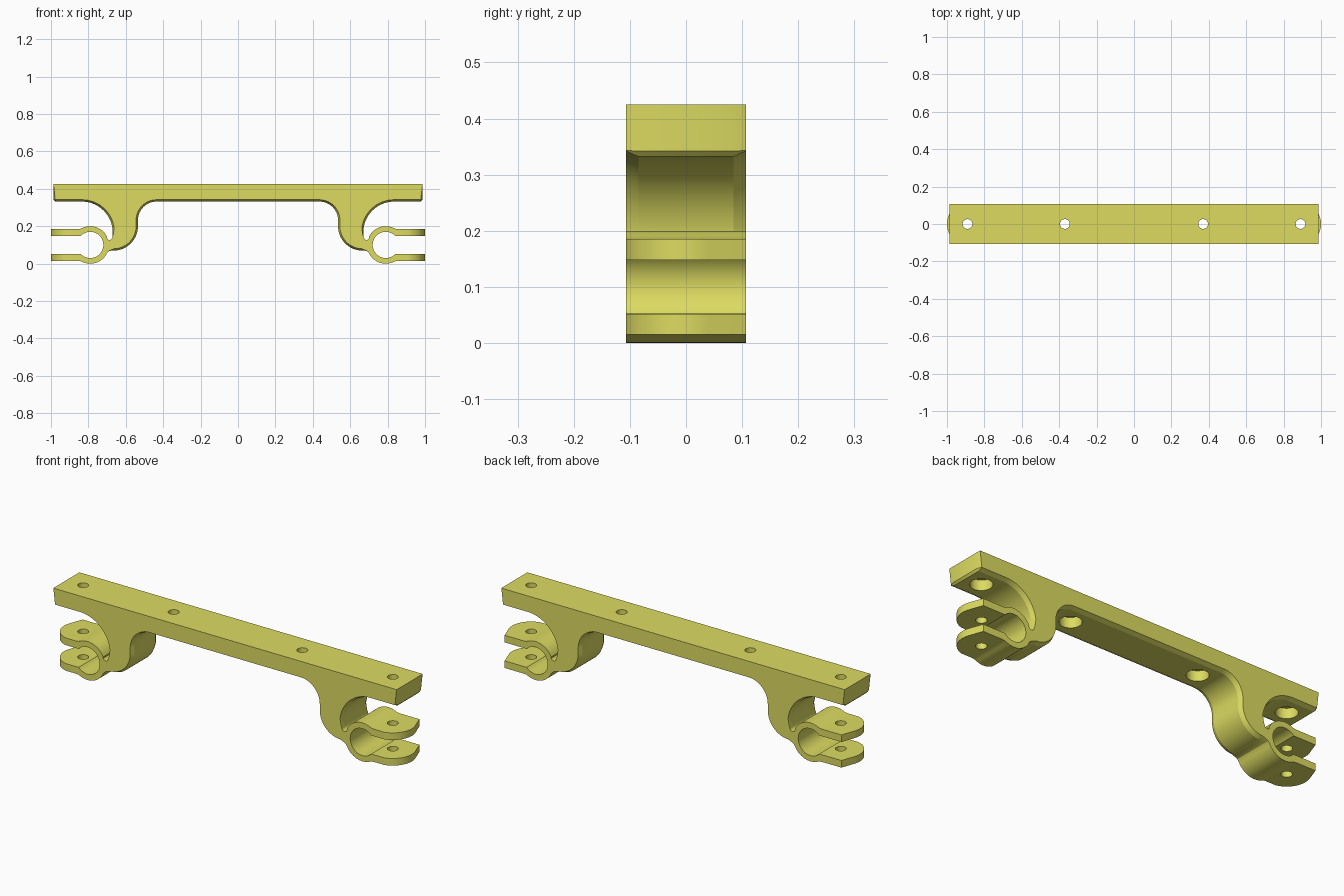
import bpy, bmesh
from math import sin, cos, radians, hypot

if "Cube" in bpy.data.objects:
    bpy.data.objects.remove(bpy.data.objects["Cube"])

HALF_W = 0.107      # half depth in y
CHAMFER_Y = 0.022   # chamfer run along y
CHAMFER_N = 0.010   # chamfer depth into the profile


def arc(cx, cz, r, a0, a1, n, w=0.0):
    """Arc points with an edge-chamfer weight."""
    return [(cx + r * cos(radians(a0 + (a1 - a0) * i / n)),
             cz + r * sin(radians(a0 + (a1 - a0) * i / n)), w) for i in range(n + 1)]


def loft(name, layers):
    """Closed solid through equal-length point loops."""
    bm = bmesh.new()
    rings = [[bm.verts.new(p) for p in layer] for layer in layers]
    n = len(rings[0])
    for a, b in zip(rings, rings[1:]):
        for i in range(n):
            j = (i + 1) % n
            bm.faces.new((a[i], a[j], b[j], b[i]))
    bm.faces.new(rings[0])
    bm.faces.new(rings[-1])
    bmesh.ops.recalc_face_normals(bm, faces=bm.faces)
    mesh = bpy.data.meshes.new(name)
    bm.to_mesh(mesh)
    bm.free()
    obj = bpy.data.objects.new(name, mesh)
    bpy.context.collection.objects.link(obj)
    return obj


def cut(target, cutter):
    """Subtract the cutter and delete it."""
    mod = target.modifiers.new("cut", 'BOOLEAN')
    mod.operation, mod.solver, mod.object = 'DIFFERENCE', 'EXACT', cutter
    bpy.context.view_layer.objects.active = target
    bpy.ops.object.modifier_apply(modifier=mod.name)
    bpy.data.objects.remove(cutter)


def prism(points, z0, z1):
    return loft("cutter", [[(x, y, z) for x, y in points] for z in (z0, z1)])


def drill(x, r, z0, z1):
    return prism([(p[0], p[1]) for p in arc(x, 0, r, 0, 352.5, 47)], z0, z1)


# Right half of the front profile: bar end, arm, open ring clamp with two tabs
half = [(0.987, 0.425, 1), (0.987, 0.342, 1), (0.977, 0.332, 1)]
half += arc(0.835, 0.167, 0.165, 90, 172, 16, 1)
half += [(0.671, 0.155, 0.4)]
half += arc(0.687, 0.142, 0.015, 180, 340, 8)
half += arc(0.79, 0.1, 0.1, 154, 65, 16)
half += [(0.845, 0.186, 0), (0.86, 0.185, 0), (1.03, 0.185, 0), (1.03, 0.148, 0), (0.852, 0.148, 0)]
half += arc(0.79, 0.1, 0.07, 43, 317, 40)
half += [(0.852, 0.052, 0), (1.03, 0.052, 0), (1.03, 0.015, 0), (0.86, 0.015, 0), (0.845, 0.014, 0)]
half += arc(0.79, 0.1, 0.1, -65, -155, 16)
half += [(0.692, 0.066, 0), (0.682, 0.069, 0.3)]
half += arc(0.665, 0.2, 0.13, 268, 180, 16, 1)
half += arc(0.435, 0.232, 0.1, 0, 90, 14, 1)
profile = half + [(-x, z, w) for x, z, w in reversed(half)]


def inset(points):
    out = []
    for i, (x, z, w) in enumerate(points):
        p, q = points[i - 1], points[(i + 1) % len(points)]
        dx, dz = q[0] - p[0], q[1] - p[1]
        d = CHAMFER_N * w / hypot(dx, dz)
        out.append((x + dz * d, z if z > 0.42 else z - dx * d))
    return out


full = [(x, z) for x, z, w in profile]
small = inset(profile)
layers = [(small, -HALF_W), (full, CHAMFER_Y - HALF_W), (full, HALF_W - CHAMFER_Y), (small, HALF_W)]
body = loft("clamp_bracket", [[(x, y, z) for x, z in pts] for pts, y in layers])

# Tab ends: round towards the front, tangent flat towards the back
CX, R, A = 0.89, 0.11, radians(20)
end = [(p[0], p[1]) for p in arc(CX, 0, R, -90, 20, 24)]
end += [(CX + (R - 0.13 * sin(A)) / cos(A), 0.13), (1.1, 0.13), (1.1, -0.13), (CX, -0.13)]
for s in (1, -1):
    cut(body, prism([(s * x, y) for x, y in end], -0.05, 0.25))

# Screw holes with counterbores under the bar
for x in (-0.89, -0.37, 0.37, 0.89):
    cut(body, drill(x, 0.052, 0.25, 0.385))
    cut(body, drill(x, 0.026, -0.1, 0.5))

mat = bpy.data.materials.new("yellow_plastic")
mat.diffuse_color = (0.72, 0.71, 0.12, 1)
mat.use_nodes = True
mat.node_tree.nodes["Principled BSDF"].inputs["Base Color"].default_value = mat.diffuse_color
body.data.materials.clear()
body.data.materials.append(mat)

bpy.ops.object.select_all(action='DESELECT')
body.select_set(True)
bpy.context.view_layer.objects.active = body
bpy.ops.object.shade_smooth_by_angle(angle=radians(22))
